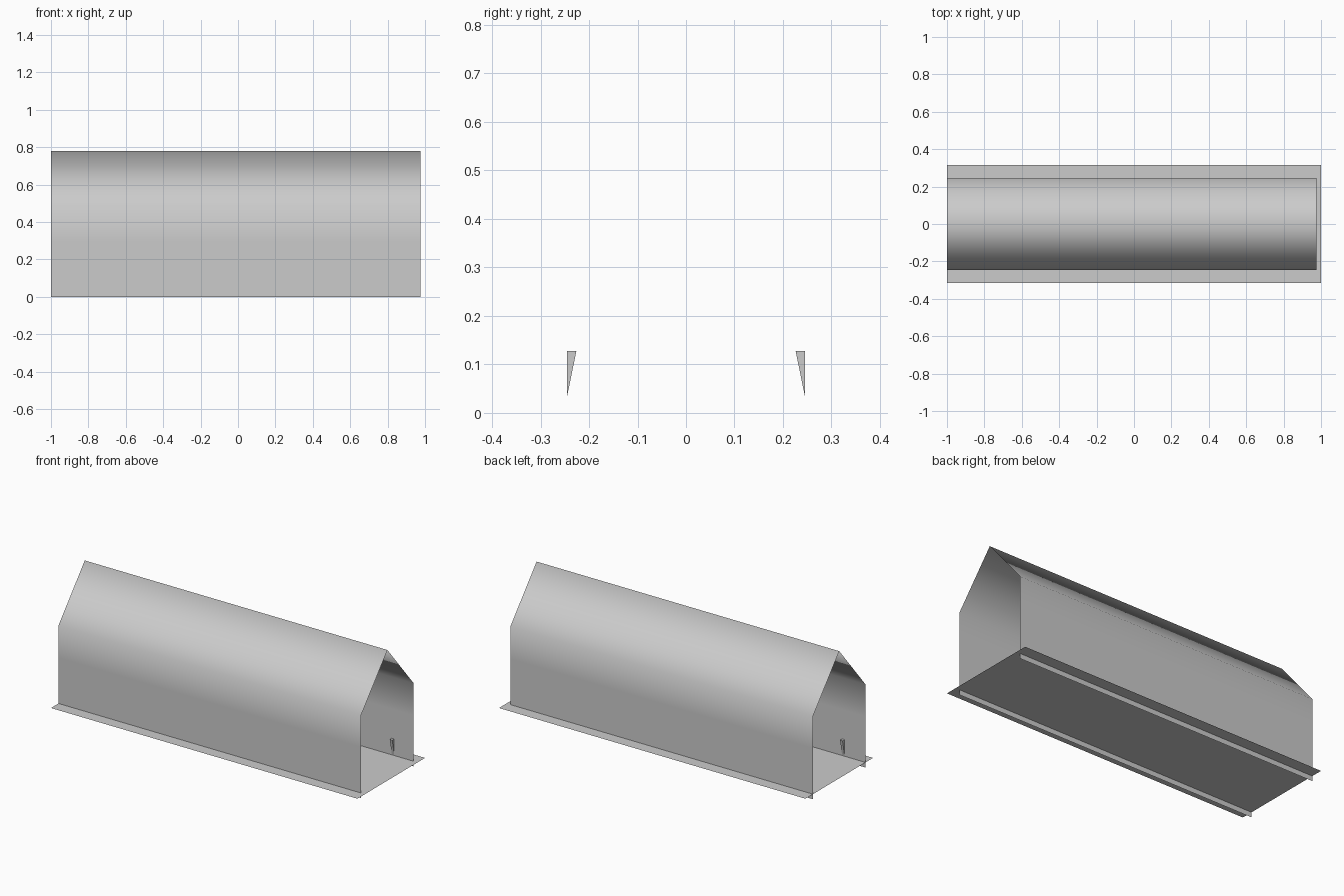
import bpy

if "Cube" in bpy.data.objects:
    bpy.data.objects.remove(bpy.data.objects["Cube"])

HALF = 0.245    # half width of the shell
FLOOR_Z = 0.03


def make_object(name, verts, faces, smooth=False):
    mesh = bpy.data.meshes.new(name)
    mesh.from_pydata(verts, [], faces)
    if smooth:
        mesh.polygons.foreach_set("use_smooth", [True] * len(faces))
    mesh.update()
    obj = bpy.data.objects.new(name, mesh)
    bpy.context.collection.objects.link(obj)
    return obj


# Thin open-ended shell: straight walls and gable roof, smooth shaded
half_profile = [(-HALF, 0), (-HALF, 0.3), (-HALF, 0.49), (-0.18, 0.567)]
profile = half_profile + [(0, 0.78)] + [(-y, z) for y, z in reversed(half_profile)]
x0, x1, cuts = -1.0, 0.975, 8
n = len(profile)
verts = [(x0 + (x1 - x0) * i / cuts, y, z) for i in range(cuts + 1) for y, z in profile]
faces = [(i * n + j, (i + 1) * n + j, (i + 1) * n + j + 1, i * n + j + 1)
         for i in range(cuts) for j in range(n - 1)]
make_object("wall_and_roof_shell", verts, faces, smooth=True)

# Floor sheet, slightly wider than the shell
make_object("floor",
            [(-1, -0.315, FLOOR_Z), (1, -0.315, FLOOR_Z),
             (1, 0.315, FLOOR_Z), (-1, 0.315, FLOOR_Z)],
            [(0, 1, 2, 3)])


# Small tapered wall brackets, point down, along both walls
def bracket(name, x, side):
    w = 0.008
    outline = [(side * HALF, 0.035), (side * HALF, 0.128), (side * 0.226, 0.128)]
    pts = [(x + s * w, y, z) for s in (-1, 1) for y, z in outline]
    tris = [(0, 1, 2), (5, 4, 3), (0, 3, 4, 1), (1, 4, 5, 2), (2, 5, 3, 0)]
    if side > 0:
        tris = [f[::-1] for f in tris]
    make_object(name, pts, tris)


for i, x in enumerate((-0.855, -0.63, -0.38, -0.155, 0.144, 0.369, 0.615, 0.84)):
    bracket(f"front_bracket_{i + 1}", x, -1)
    bracket(f"back_bracket_{i + 1}", x, 1)
